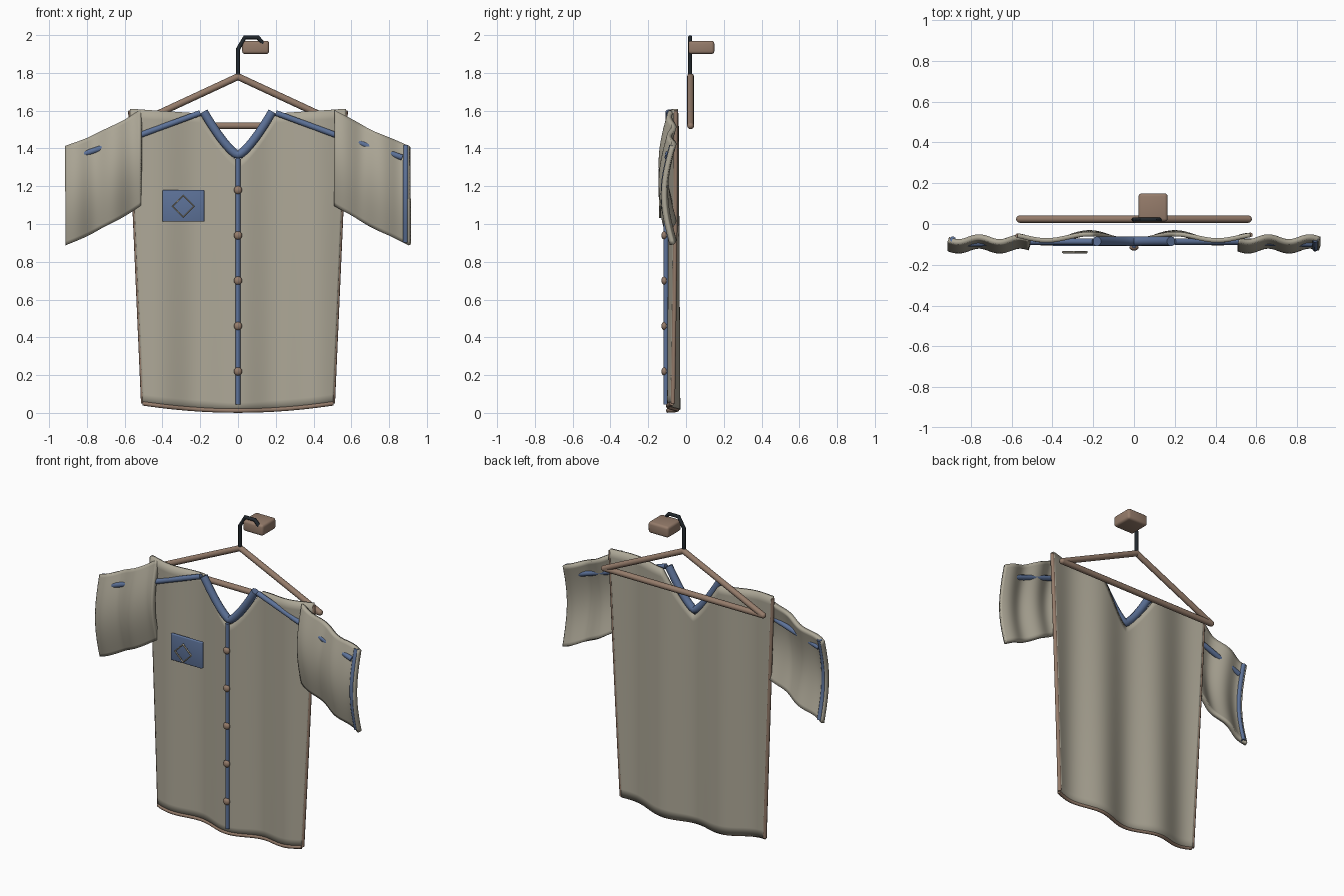
import bpy, bmesh, math
from mathutils import Vector, Matrix

if "Cube" in bpy.data.objects:
    bpy.data.objects.remove(bpy.data.objects["Cube"])


def material(name, rgb):
    m = bpy.data.materials.new(name)
    m.diffuse_color = (*rgb, 1)
    m.use_nodes = True
    m.node_tree.nodes["Principled BSDF"].inputs["Base Color"].default_value = m.diffuse_color
    return m


CLOTH = material("cloth", (0.42, 0.39, 0.31))
BLUE = material("blue_trim", (0.11, 0.17, 0.32))
WOOD = material("brown", (0.30, 0.20, 0.145))
DARK = material("dark_metal", (0.015, 0.02, 0.025))


def finish(ob, mat, angle=40):
    ob.data.materials.append(mat)
    bpy.ops.object.select_all(action='DESELECT')
    ob.select_set(True)
    bpy.context.view_layer.objects.active = ob
    bpy.ops.object.shade_smooth_by_angle(angle=math.radians(angle))
    return ob


def from_bmesh(name, bm, mat):
    me = bpy.data.meshes.new(name)
    bmesh.ops.recalc_face_normals(bm, faces=bm.faces)
    bm.to_mesh(me)
    bm.free()
    ob = bpy.data.objects.new(name, me)
    bpy.context.collection.objects.link(ob)
    return finish(ob, mat)


def sheet(name, nu, nv, fn, thickness, mat):
    """Cloth grid: fn(u, v) with u, v in 0..1, thickened both ways."""
    bm = bmesh.new()
    g = [[bm.verts.new(fn(i / nu, j / nv)) for j in range(nv + 1)] for i in range(nu + 1)]
    for i in range(nu):
        for j in range(nv):
            bm.faces.new((g[i][j], g[i + 1][j], g[i + 1][j + 1], g[i][j + 1]))
    ob = from_bmesh(name, bm, mat)
    s = ob.modifiers.new("thick", 'SOLIDIFY')
    s.thickness, s.offset = thickness, 0
    return ob


def tube(name, pts, r, mat, closed=False, res=3):
    cu = bpy.data.curves.new(name, 'CURVE')
    cu.dimensions = '3D'
    cu.bevel_depth, cu.bevel_resolution, cu.use_fill_caps = r, res, True
    sp = cu.splines.new('POLY')
    sp.points.add(len(pts) - 1)
    for p, c in zip(sp.points, pts):
        p.co = (*c, 1)
    sp.use_cyclic_u = closed
    tmp = bpy.data.objects.new(name + "_path", cu)
    bpy.context.collection.objects.link(tmp)
    me = bpy.data.meshes.new_from_object(tmp.evaluated_get(bpy.context.evaluated_depsgraph_get()))
    bpy.data.objects.remove(tmp)
    ob = bpy.data.objects.new(name, me)
    bpy.context.collection.objects.link(ob)
    return finish(ob, mat)


def box(name, lo, hi, bevel, mat):
    lo, hi = Vector(lo), Vector(hi)
    bm = bmesh.new()
    bmesh.ops.create_cube(bm, size=1, matrix=Matrix.Translation((lo + hi) / 2) @ Matrix.Diagonal((*(hi - lo), 1)))
    bmesh.ops.bevel(bm, geom=bm.edges[:], offset=bevel, segments=3, profile=0.5, affect='EDGES')
    return from_bmesh(name, bm, mat)


# Shirt body: one rippled sheet with a V neck and curved hem
def ripple(x, z):
    return -0.065 + (0.024 - 0.0055 * z) * math.cos(15 * x - 3)


def hem_z(u):
    return 0.05 - 0.038 * (1 - u * u)


def half_width(z):
    return 0.5 + 0.044 * z


def body_point(u, v):
    u = 2 * u - 1
    ax = abs(u) * 0.57
    if ax < 0.2:
        top = 1.335 + 0.25 * (ax / 0.2) ** 1.3
    else:
        top = 1.585 + 0.025 * (ax - 0.2) / 0.37
    z = hem_z(u) + v * (top - hem_z(u))
    x = u * half_width(z)
    return x, ripple(x, z), z


sheet("shirt_body", 100, 32, body_point, 0.022, CLOTH)


# Sleeves: sheets bowed forward over their height, rippled along their length
def bow(v):
    return -0.075 - 0.045 * math.sin(math.pi * v)


for side, label in ((1, "right"), (-1, "left")):
    def sleeve_point(u, v):
        x = side * (0.513 + 0.397 * u)
        top = 1.6 - 0.19 * u - 0.012 * math.sin(math.pi * u)
        bottom = 1.1 - 0.21 * u - 0.01 * math.sin(math.pi * u)
        return x, bow(v) + 0.012 * math.sin(31 * x), top + v * (bottom - top)
    sheet(label + "_sleeve", 40, 24, sleeve_point, 0.026, CLOTH)
    tube(label + "_cuff_piping", [(side * 0.888, bow(i / 20), 1.415 - 0.51 * i / 20) for i in range(21)],
         0.0145, BLUE)
    tube(label + "_shoulder_piping", [(side * 0.2, -0.086, 1.588), (side * 0.515, -0.086, 1.472),
                                      (side * 0.87, -0.097, 1.352)], 0.016, BLUE)
    # Side seam binding
    zs = [0.05 + 1.55 * i / 24 for i in range(25)]
    tube(label + "_side_binding", [(side * half_width(z), ripple(half_width(z) * side, z), z) for z in zs],
         0.0115, WOOD)

# Hem binding
us = [-1 + i / 30 for i in range(61)]
tube("hem_binding", [(u * half_width(0.03), ripple(u * half_width(0.03), 0.03) - 0.006, hem_z(u)) for u in us],
     0.0118, WOOD)

# Neck trim and button placket
neck = [i / 12 for i in range(-12, 13)]
tube("neck_trim", [(0.182 * t, -0.085, 1.365 + 0.23 * abs(t) ** 1.35) for t in neck], 0.024, BLUE)
tube("placket", [(0, -0.106, 0.045), (0, -0.106, 1.35)], 0.0125, BLUE)

# Buttons
for i in range(5):
    bm = bmesh.new()
    bmesh.ops.create_uvsphere(bm, u_segments=20, v_segments=12, radius=0.022,
                              matrix=Matrix.Translation((0, -0.115, 0.22 + 0.24 * i)) @ Matrix.Diagonal((1, 0.7, 1, 1)))
    from_bmesh("button_%d" % (i + 1), bm, WOOD)

# Chest patch with a raised diamond outline
box("chest_patch", (-0.4, -0.108, 1.012), (-0.178, -0.09, 1.18), 0.005, BLUE)
tube("patch_diamond", [(-0.29 + 0.057 * dx, -0.138, 1.094 + 0.057 * dz)
                       for dx, dz in ((1, 0), (0, 1), (-1, 0), (0, -1))], 0.006, CLOTH, closed=True)

# Hanger: triangular frame, hook and wall block
corners = [(0, 0.024, 1.78), (0.56, 0.024, 1.52), (-0.56, 0.024, 1.52)]
for i, label in enumerate(("right_arm", "bottom_bar", "left_arm")):
    tube("hanger_" + label, [corners[i], corners[(i + 1) % 3]], 0.018, WOOD, res=4)
for i, c in enumerate(corners):
    bm = bmesh.new()
    bmesh.ops.create_uvsphere(bm, u_segments=16, v_segments=10, radius=0.018, matrix=Matrix.Translation(c))
    from_bmesh("hanger_joint_%d" % (i + 1), bm, WOOD)
tube("hanger_hook", [(0, 0.022, 1.78), (0, 0.022, 1.925), (0.036, 0.022, 1.988),
                     (0.105, 0.022, 1.988), (0.132, 0.022, 1.955)], 0.0115, DARK)
box("wall_block", (0.022, 0.012, 1.9), (0.165, 0.15, 1.97), 0.015, WOOD)
